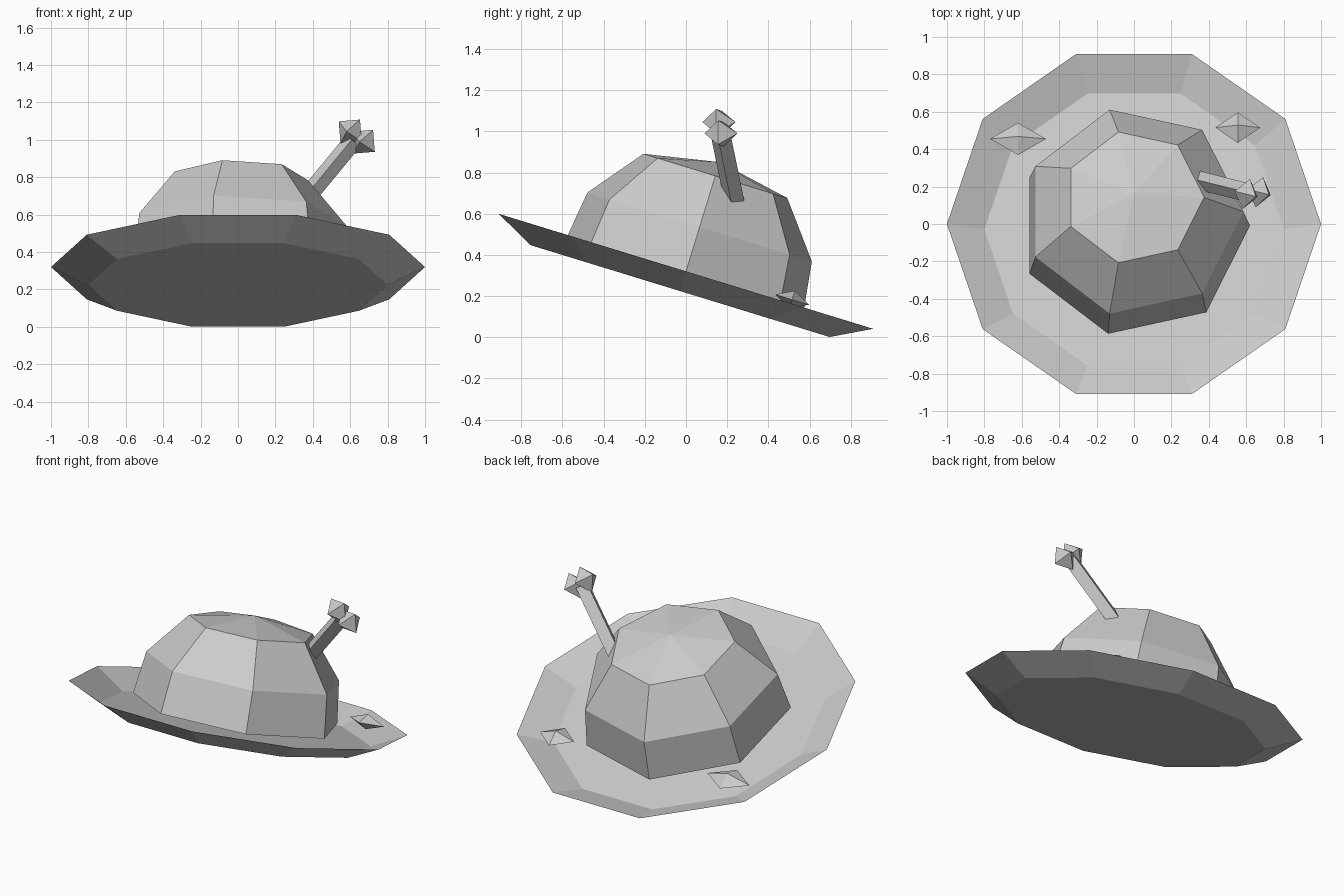
import bpy
import bmesh
from math import atan, cos, sin, tau
from mathutils import Matrix, Vector

if "Cube" in bpy.data.objects:
    bpy.data.objects.remove(bpy.data.objects["Cube"])

grey = bpy.data.materials.new("light_grey")
grey.use_nodes = True
tone = (0.6, 0.6, 0.6, 1)
grey.diffuse_color = tone
grey.node_tree.nodes["Principled BSDF"].inputs["Base Color"].default_value = tone

# The whole craft leans about x, nose up
TILT = Matrix.Translation((0, 0, 0.32)) @ Matrix.Rotation(-atan(0.307), 4, "X")


def finish(name, bm, matrix):
    bm.transform(matrix)
    mesh = bpy.data.meshes.new(name)
    bm.to_mesh(mesh)
    bm.free()
    mesh.materials.append(grey)
    obj = bpy.data.objects.new(name, mesh)
    bpy.context.collection.objects.link(obj)
    return obj


def lathe(name, sides, profile, matrix, cap_start=False, apex=None):
    """Join rings of (radius, height), with an optional flat start and pointed end."""
    bm = bmesh.new()
    rings = [[bm.verts.new((r * cos(tau * i / sides), r * sin(tau * i / sides), h))
              for i in range(sides)] for r, h in profile]
    for low, high in zip(rings, rings[1:]):
        for i in range(sides):
            j = (i + 1) % sides
            bm.faces.new((low[i], low[j], high[j], high[i]))
    if cap_start:
        bm.faces.new(rings[0][::-1])
    if apex is not None:
        tip = bm.verts.new((0, 0, apex))
        for i in range(sides):
            bm.faces.new((rings[-1][i], rings[-1][(i + 1) % sides], tip))
    return finish(name, bm, matrix)


def octahedron(name, size, matrix):
    bm = bmesh.new()
    x, y, z = size
    ring = [bm.verts.new(p) for p in ((x, 0, 0), (0, y, 0), (-x, 0, 0), (0, -y, 0))]
    top, bottom = bm.verts.new((0, 0, z)), bm.verts.new((0, 0, -z))
    for i in range(4):
        a, b = ring[i], ring[(i + 1) % 4]
        bm.faces.new((a, b, top))
        bm.faces.new((b, a, bottom))
    return finish(name, bm, matrix)


# Open ten-sided dish
lathe("saucer_dish", 10, [(0.8, -0.1), (1, 0)], TILT, cap_start=True)

# Seven-sided dome
lathe("cabin_dome", 7, [(0.62, -0.03), (0.585, 0.225), (0.375, 0.485)], TILT, apex=0.555)

# Flat gems above the rear of the dish
for name, spot, size in (
        ("rear_gem_right", (-0.62, 0.47, 0.02), (0.15, 0.09, 0.045)),
        ("rear_gem_left", (0.555, 0.533, 0.02), (0.12, 0.085, 0.045))):
    octahedron(name, size, TILT @ Matrix.Translation(spot))

# Leaning antenna with a pair of gems at the tip
base, tip = Vector((0.34, 0.235, 0.66)), Vector((0.62, 0.165, 1.0))
lean = (tip - base).to_track_quat("Z", "Y").to_matrix().to_4x4()
lathe("antenna_rod", 4, [(0.05, 0), (0.05, (tip - base).length)],
      Matrix.Translation(base) @ lean, cap_start=True)
for name, spot in (("antenna_gem_upper", (0.6, 0.16, 1.045)),
                   ("antenna_gem_lower", (0.67, 0.17, 0.99))):
    octahedron(name, (0.083, 0.083, 0.083), Matrix.Translation(spot) @ lean)
